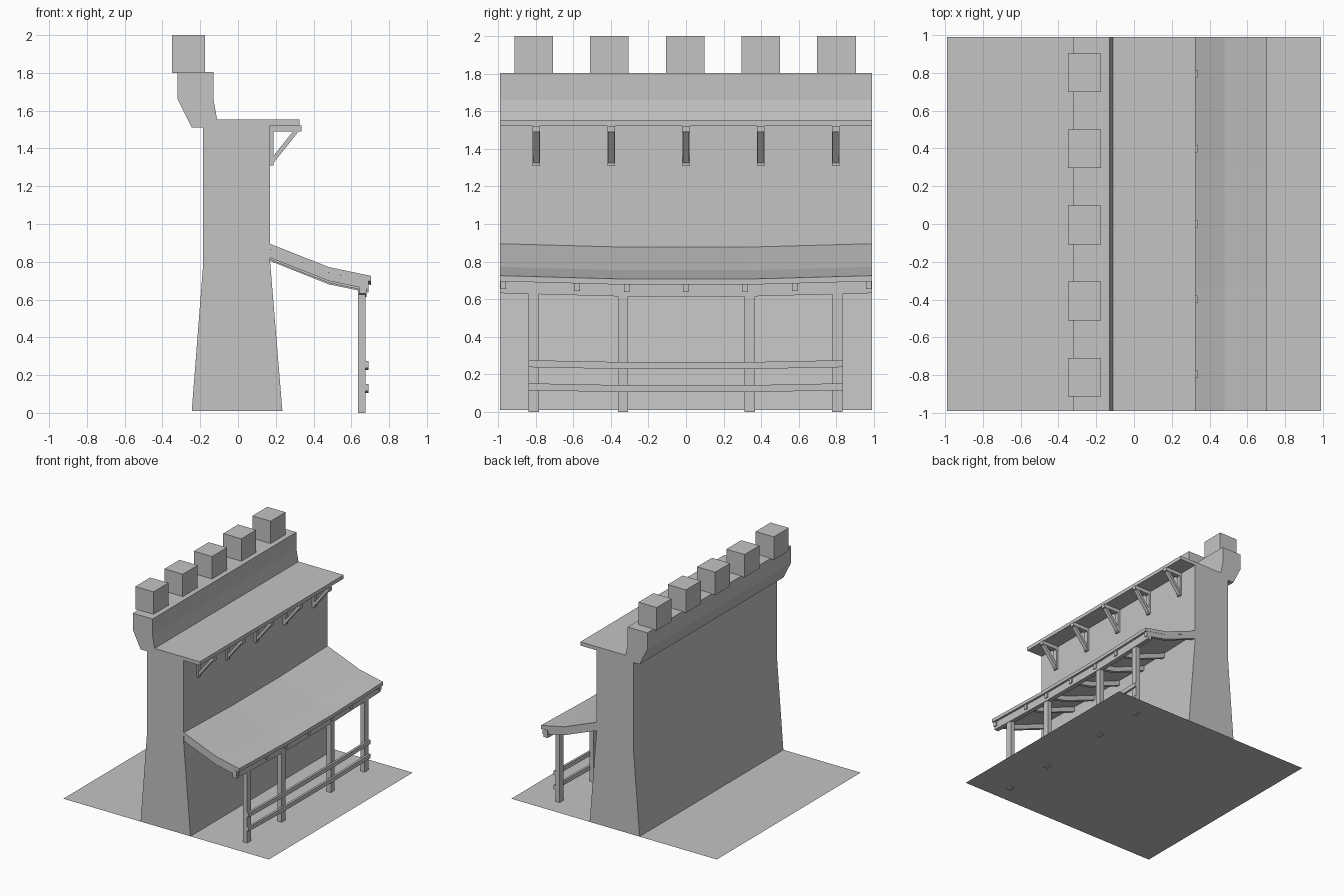
import bpy, bmesh

cube = bpy.data.objects.get("Cube")
if cube:
    bpy.data.objects.remove(cube, do_unlink=True)

stone = bpy.data.materials.new("plain_grey")
stone.use_nodes = True
GREY = (0.55, 0.55, 0.55, 1)
stone.diffuse_color = GREY
stone.node_tree.nodes["Principled BSDF"].inputs["Base Color"].default_value = GREY

END = 0.99      # half length of the wall
BEND = 0.33     # where the timbers begin to sag


def add_object(name, bm):
    bmesh.ops.recalc_face_normals(bm, faces=bm.faces)
    mesh = bpy.data.meshes.new(name)
    bm.to_mesh(mesh)
    bm.free()
    mesh.materials.append(stone)
    obj = bpy.data.objects.new(name, mesh)
    bpy.context.collection.objects.link(obj)
    return obj


def loft(name, profile, stations):
    """Run an (x, z) profile along y; each station is (y, z offset)."""
    bm = bmesh.new()
    rings = [[bm.verts.new((x, y, z + dz)) for x, z in profile]
             for y, dz in stations]
    n = len(profile)
    for a, b in zip(rings, rings[1:]):
        for i in range(n):
            j = (i + 1) % n
            bm.faces.new((a[i], a[j], b[j], b[i]))
    bm.faces.new(rings[0])
    bm.faces.new(rings[-1])
    return add_object(name, bm)


def rect(x0, x1, z0, z1):
    return [(x0, z0), (x1, z0), (x1, z1), (x0, z1)]


def span(centre, width):
    return [(centre - width / 2, 0), (centre + width / 2, 0)]


def sag(y, depth=0.018):
    return -depth * min(1, (END - abs(y)) / (END - BEND))


def band(curve, top, bottom):
    """Strip between two vertical offsets of a curve."""
    return ([(x, z + top) for x, z in curve]
            + [(x, z + bottom) for x, z in reversed(curve)])


full = span(0, 2 * END)
sagging = [(y, sag(y)) for y in (-END, -BEND, BEND, END)]

# Ground sheet
bm = bmesh.new()
bmesh.ops.create_grid(bm, x_segments=1, y_segments=1, size=END)
ground = add_object("ground", bm)
ground.location.z = 0.01

# Wall with a battered foot
loft("wall", [(-0.245, 0.01), (0.235, 0.01), (0.17, 0.8), (0.17, 1.545),
              (-0.185, 1.545), (-0.185, 0.78)], full)

# Parapet and merlons
loft("parapet", [(-0.245, 1.51), (-0.11, 1.51), (-0.11, 1.55), (-0.13, 1.66),
                 (-0.13, 1.805), (-0.32, 1.805), (-0.32, 1.66)], full)
for i in range(-2, 3):
    loft("merlon", rect(-0.35, -0.175, 1.8, 2.0), span(i * 0.403 - 0.005, 0.205))

# Walkway and its brackets
loft("walkway", rect(-0.12, 0.325, 1.522, 1.554), full)
for i in range(-2, 3):
    where = span(i * 0.398, 0.04)
    loft("bracket_beam", rect(0.16, 0.335, 1.49, 1.522), where)
    loft("bracket_upright", rect(0.165, 0.188, 1.31, 1.49), where)
    loft("bracket_brace", [(0.185, 1.32), (0.325, 1.495), (0.295, 1.495),
                           (0.185, 1.357)], span(i * 0.398, 0.034))

# Lean-to roof, rafters and eaves beam
slope = [(0.165, 0.897), (0.48, 0.772), (0.705, 0.725)]
loft("roof", band(slope, 0, -0.03), sagging)
rafter_line = slope[:2] + [(0.69, 0.728)]
for y in (-0.973, -0.58, -0.315, 0, 0.315, 0.58, 0.973):
    ends = [(p, sag(y)) for p, _ in span(y, 0.03)]
    loft("rafter", band(rafter_line, -0.028, -0.073), ends)
loft("eaves_beam", rect(0.64, 0.68, 0.632, 0.7), sagging)

# Posts and fence rails
for y in (-0.81, -0.335, 0.34, 0.805):
    loft("post", rect(0.635, 0.675, 0, 0.65), span(y, 0.055))
for z in (0.115, 0.238):
    rail = [(-0.838, 0), (-BEND, -0.01), (BEND, -0.01), (0.835, 0)]
    loft("fence_rail", rect(0.67, 0.69, z, z + 0.037), rail)
